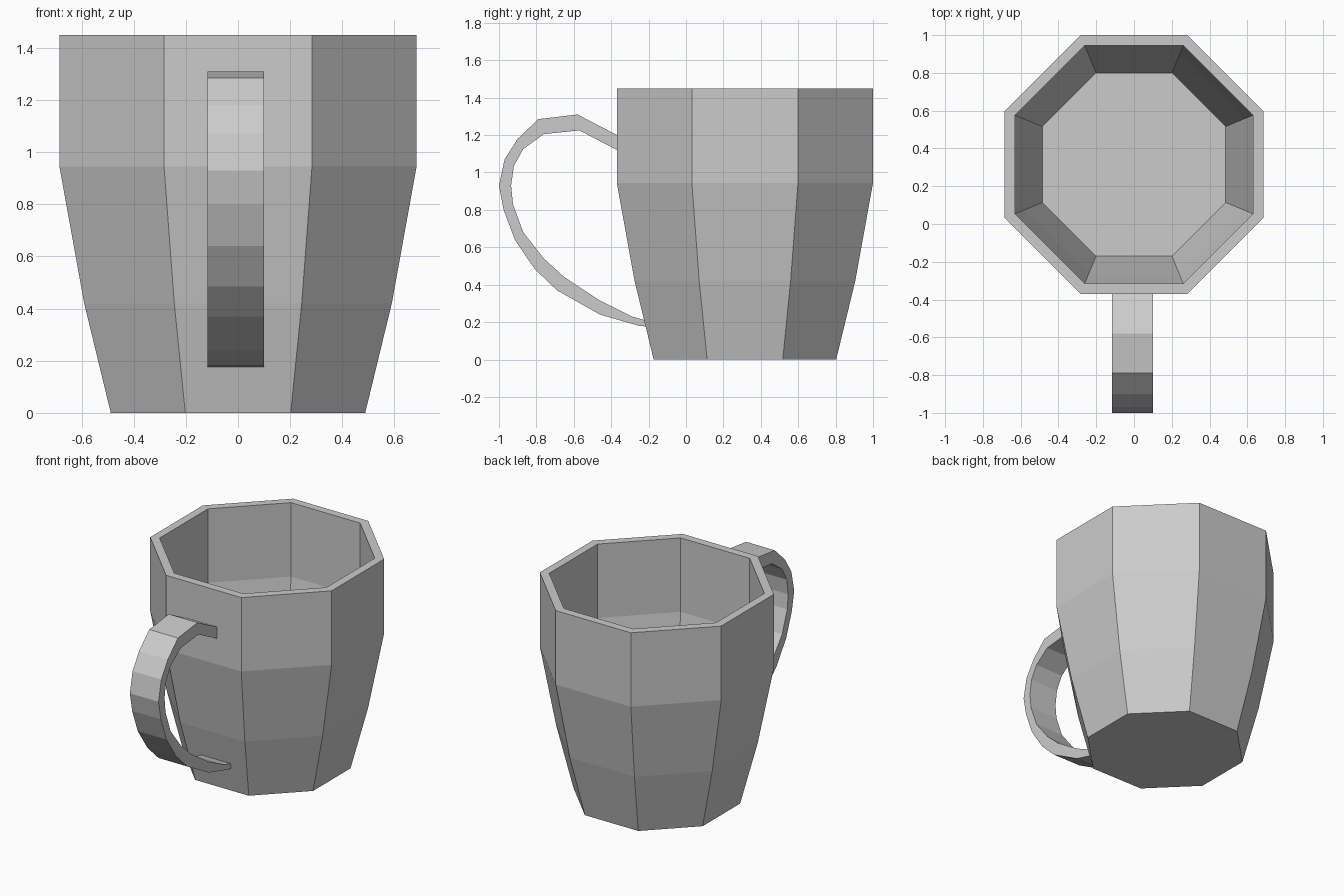
import bpy, bmesh, math

old = bpy.data.objects.get("Cube")
if old:
    bpy.data.objects.remove(old, do_unlink=True)

grey = bpy.data.materials.new("plain_grey")
grey.use_nodes = True
colour = (0.6, 0.6, 0.6, 1)
grey.diffuse_color = colour
grey.node_tree.nodes["Principled BSDF"].inputs["Base Color"].default_value = colour

SIDES = 8
CENTRE_Y = 0.315


def finish(bm, name):
    bmesh.ops.recalc_face_normals(bm, faces=bm.faces)
    mesh = bpy.data.meshes.new(name)
    bm.to_mesh(mesh)
    bm.free()
    mesh.materials.append(grey)
    obj = bpy.data.objects.new(name, mesh)
    bpy.context.collection.objects.link(obj)
    return obj


def octagon(bm, apothem, z):
    radius = apothem / math.cos(math.pi / SIDES)
    angles = [math.tau * (i + 0.5) / SIDES for i in range(SIDES)]
    return [bm.verts.new((radius * math.cos(a), CENTRE_Y + radius * math.sin(a), z))
            for a in angles]


def bridge(bm, a, b):
    n = len(a)
    for i in range(n):
        j = (i + 1) % n
        bm.faces.new((a[i], a[j], b[j], b[i]))


# Cup: outside from base to rim, then inside down to the floor (apothem, height)
profile = [(0.488, 0), (0.59, 0.42), (0.685, 0.945), (0.685, 1.45),
           (0.63, 1.45), (0.63, 0.945), (0.583, 0.68), (0.485, 0.2)]
bm = bmesh.new()
rings = [octagon(bm, r, z) for r, z in profile]
for lower, upper in zip(rings, rings[1:]):
    bridge(bm, lower, upper)
bm.faces.new(rings[0])
bm.faces.new(rings[-1])
finish(bm, "cup")

# Handle: flat strap swept through pairs of outer and inner edge points (y, z)
outer = [(-0.34, 1.185), (-0.58, 1.31), (-0.79, 1.285), (-0.90, 1.18), (-0.97, 1.07),
         (-1.0, 0.93), (-0.975, 0.80), (-0.915, 0.64), (-0.81, 0.485),
         (-0.69, 0.37), (-0.46, 0.24), (-0.25, 0.18), (-0.2, 0.175)]
inner = [(-0.34, 1.105), (-0.57, 1.225), (-0.76, 1.205), (-0.87, 1.125), (-0.92, 1.035),
         (-0.935, 0.93), (-0.925, 0.83), (-0.87, 0.68), (-0.76, 0.54),
         (-0.65, 0.44), (-0.46, 0.315), (-0.29, 0.23), (-0.2, 0.205)]
LEFT, RIGHT = 0.1, -0.117
bm = bmesh.new()
sections = []
for o, i in zip(outer, inner):
    corners = [(LEFT, *o), (RIGHT, *o), (RIGHT, *i), (LEFT, *i)]
    sections.append([bm.verts.new(c) for c in corners])
for a, b in zip(sections, sections[1:]):
    bridge(bm, a, b)
bm.faces.new(sections[0])
bm.faces.new(sections[-1])
finish(bm, "handle")
